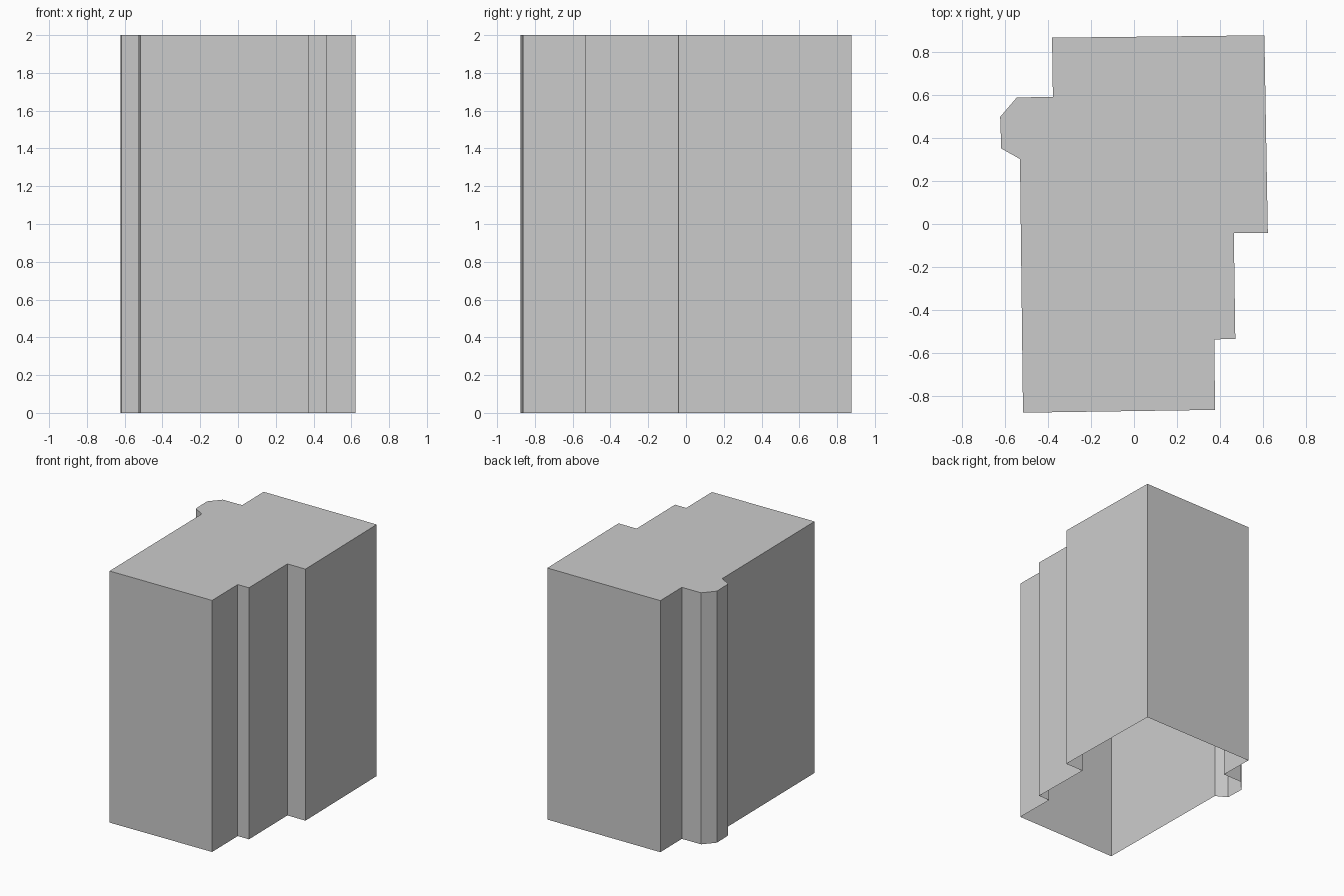
import bpy, bmesh

if "Cube" in bpy.data.objects:
    bpy.data.objects.remove(bpy.data.objects["Cube"])

HEIGHT = 2.0

# Building footprint, counter-clockwise seen from above
footprint = [
    (-0.516, -0.877), (0.377, -0.864),                    # front wall
    (0.373, -0.536), (0.471, -0.535),                     # right side steps
    (0.464, -0.042), (0.622, -0.041),
    (0.606, 0.877), (-0.381, 0.866),                      # back wall
    (-0.377, 0.591), (-0.545, 0.588),                     # back left notch
    (-0.622, 0.498), (-0.617, 0.351), (-0.530, 0.302),    # angled bay
]

# Walls and flat roof, open underneath
bm = bmesh.new()
base = [bm.verts.new((x, y, 0)) for x, y in footprint]
top = [bm.verts.new((x, y, HEIGHT)) for x, y in footprint]
for i in range(len(base)):
    j = (i + 1) % len(base)
    bm.faces.new((base[i], base[j], top[j], top[i]))
bm.faces.new(top)

mesh = bpy.data.meshes.new("building_shell")
bm.to_mesh(mesh)
bm.free()
building = bpy.data.objects.new("building_shell", mesh)
bpy.context.collection.objects.link(building)
